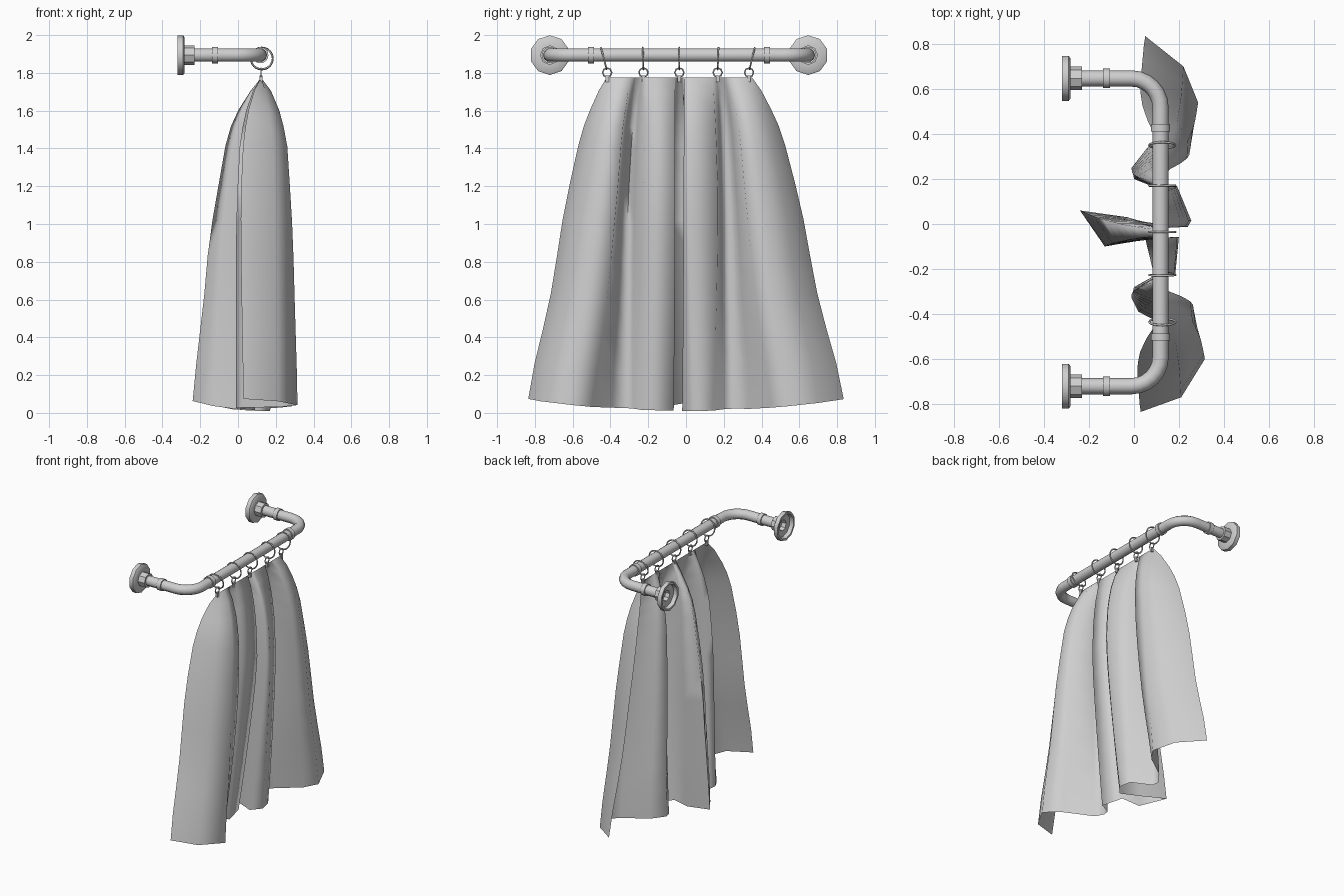
import bpy, bmesh
from math import pi, sin, cos, radians
from mathutils import Matrix, Vector

if "Cube" in bpy.data.objects:
    bpy.data.objects.remove(bpy.data.objects["Cube"], do_unlink=True)

grey = bpy.data.materials.new("plain_grey")
grey.use_nodes = True
COLOUR = (0.62, 0.62, 0.62, 1)
grey.diffuse_color = COLOUR
grey.node_tree.nodes["Principled BSDF"].inputs["Base Color"].default_value = COLOUR

MID_Y = -0.037     # symmetry plane of the rail
ROD_X, ROD_Z = 0.118, 1.894
ARM = 0.684        # half distance between the wall arms


def finish(obj, angle=40):
    """Give the object its material and smooth its shallow edges."""
    obj.data.materials.clear()
    obj.data.materials.append(grey)
    bpy.ops.object.select_all(action='DESELECT')
    obj.select_set(True)
    bpy.context.view_layer.objects.active = obj
    bpy.ops.object.shade_smooth_by_angle(angle=radians(angle))
    return obj


def from_bmesh(name, bm, angle=40):
    mesh = bpy.data.meshes.new(name)
    bm.to_mesh(mesh)
    bm.free()
    obj = bpy.data.objects.new(name, mesh)
    bpy.context.collection.objects.link(obj)
    return finish(obj, angle)


def lathe(name, profile, origin, axis, sides):
    """Revolve a closed outline of (distance along axis, radius) points."""
    bm = bmesh.new()
    turn = Vector((0, 0, 1)).rotation_difference(Vector(axis)).to_matrix()
    loops = []
    for h, r in profile:
        ring = [Vector((r * cos(2 * pi * i / sides), r * sin(2 * pi * i / sides), h))
                for i in range(sides)]
        loops.append([bm.verts.new(Vector(origin) + turn @ v) for v in ring])
    for a, b in zip(loops, loops[1:] + loops[:1]):
        for i in range(sides):
            j = (i + 1) % sides
            bm.faces.new((a[i], a[j], b[j], b[i]))
    bmesh.ops.recalc_face_normals(bm, faces=bm.faces)
    return from_bmesh(name, bm)


# Bent rail: two arms, two rounded corners and the long bar
BEND = 0.13
path = [Vector((-0.26, MID_Y - ARM, ROD_Z))]
corner = [(ROD_X - BEND + BEND * sin(a), -ARM + BEND - BEND * cos(a))
          for a in [i * pi / 12 for i in range(7)]]
path += [Vector((x, MID_Y + y, ROD_Z)) for x, y in corner]
path += [Vector((x, MID_Y - y, ROD_Z)) for x, y in reversed(corner)]
path.append(Vector((-0.26, MID_Y + ARM, ROD_Z)))
curve = bpy.data.curves.new("rail", 'CURVE')
curve.dimensions = '3D'
curve.bevel_depth = 0.036
curve.bevel_resolution = 3
curve.use_fill_caps = True
spline = curve.splines.new('POLY')
spline.points.add(len(path) - 1)
for point, co in zip(spline.points, path):
    point.co = (*co, 1)
rail = bpy.data.objects.new("rail", curve)
bpy.context.collection.objects.link(rail)
bpy.context.view_layer.objects.active = rail
rail.select_set(True)
bpy.ops.object.convert(target='MESH')
finish(bpy.context.object)

# Collars, hollow wall flanges and faceted hubs at both ends
COLLAR = [(-0.016, 0.034), (-0.016, 0.043), (0.016, 0.043), (0.016, 0.034)]
FLANGE = [(0, 0.09), (0, 0.105), (0.03, 0.105), (0.037, 0.095), (0.037, 0.042),
          (0.028, 0.042), (0.028, 0.085)]
HUB = [(0.028, 0.04), (0.028, 0.052), (0.09, 0.052), (0.09, 0.034)]
for side, word in ((1, "left"), (-1, "right")):
    y = MID_Y + side * ARM
    lathe("arm_collar_" + word, COLLAR, (-0.122, y, ROD_Z), (1, 0, 0), 16)
    lathe("bar_collar_" + word, COLLAR, (ROD_X, MID_Y + side * 0.465, ROD_Z), (0, 1, 0), 16)
    lathe("wall_flange_" + word, FLANGE, (-0.32, y, ROD_Z), (1, 0, 0), 10)
    lathe("flange_hub_" + word, HUB, (-0.32, y, ROD_Z), (1, 0, 0), 8)


# Hanging rings, each with a small eyelet and clip
def torus(name, loc, rot, major, minor, sides):
    bpy.ops.mesh.primitive_torus_add(location=loc, rotation=rot, major_radius=major,
                                     minor_radius=minor, major_segments=sides,
                                     minor_segments=6)
    obj = bpy.context.object
    obj.name = name
    finish(obj, 70)


for n, y in enumerate((-0.435, -0.227, -0.035, 0.17, 0.35)):
    u = (y - MID_Y) / 0.4
    hook_y = y - 0.018 * u ** 3
    torus(f"hanging_ring_{n}", (0.126, y, 1.876), (pi / 2 - 0.26 * u ** 3, 0, 0),
          0.058, 0.005, 24)
    torus(f"eyelet_{n}", (0.122, hook_y, 1.802), (0, pi / 2, 0), 0.024, 0.004, 8)
    bm = bmesh.new()
    bmesh.ops.create_cube(bm, size=1, matrix=Matrix.Translation((0.122, hook_y, 1.77))
                          @ Matrix.Diagonal((0.016, 0.018, 0.034, 1)))
    from_bmesh(f"clip_{n}", bm)

# Curtain: a gathered top line spreading into deep folds, some tucked in at the hem
# Pleat points: position along the top line, belly x and y, then hem x and y if tucked
PLEATS = [(-0.42, -0.01, -0.835, 0.03, -0.835), (-0.39, 0.21, -0.77), (-0.34, 0.315, -0.6),
          (-0.29, 0.3, -0.44, 0.23, -0.5), (-0.27, 0.08, -0.41, 0.02, -0.39),
          (-0.25, -0.035, -0.36, -0.01, -0.33), (-0.235, 0.02, -0.31, 0.0, -0.28),
          (-0.21, 0.2, -0.24, 0.09, -0.23), (-0.06, 0.22, -0.055, 0.05, -0.065),
          (-0.05, -0.17, -0.11, -0.13, -0.1), (-0.03, -0.24, 0.06),
          (-0.02, 0.0, 0.04, -0.03, 0.03),
          (-0.01, 0.27, -0.015, 0.11, -0.02), (0.01, 0.29, 0.02, 0.17, 0.05),
          (0.14, 0.21, 0.2, 0.15, 0.14), (0.165, 0.03, 0.21, 0.0, 0.2),
          (0.185, -0.03, 0.255, -0.01, 0.25), (0.205, 0.06, 0.33, 0.06, 0.34),
          (0.23, 0.28, 0.4, 0.22, 0.45), (0.27, 0.285, 0.54), (0.32, 0.22, 0.7),
          (0.35, 0.005, 0.835, 0.05, 0.835)]
# Drop rows: share of the height, sideways spread, fold depth, deep fold depth
ROWS = [(0, 0, 0, 0), (.04, .1, .27, .15), (.1, .21, .5, .33), (.15, .29, .62, .44),
        (.21, .36, .72, .52), (.33, .47, .79, .62), (.44, .56, .85, .71),
        (.55, .63, .89, .78), (.67, .71, .92, .83), (.78, .81, .95, .89),
        (.89, .92, .98, .95), (1, 1, 1, 1)]
TOP_X, TOP_Z = 0.122, 1.775
bm = bmesh.new()
grid = []
for drop, spread, fold, deep in ROWS:
    tuck = max(0, (drop - 0.35) / 0.65)
    row = []
    for top_y, belly_x, belly_y, *hem in PLEATS:
        belly = Vector((belly_x, belly_y))
        x, y = belly.lerp(Vector(hem or belly), tuck)
        dx = x - TOP_X
        hem_z = 0.01 + 0.06 * (y / 0.83) ** 2 + (0.4 * dx * dx if dx < 0 else 0)
        row.append(bm.verts.new((TOP_X + dx * (deep if belly_x < -0.1 else fold),
                                 top_y + (y - top_y) * spread,
                                 TOP_Z + (hem_z - TOP_Z) * drop)))
    grid.append(row)
for upper, lower in zip(grid, grid[1:]):
    for i in range(len(PLEATS) - 1):
        bm.faces.new((upper[i], lower[i], lower[i + 1], upper[i + 1]))
from_bmesh("curtain", bm, 120)
